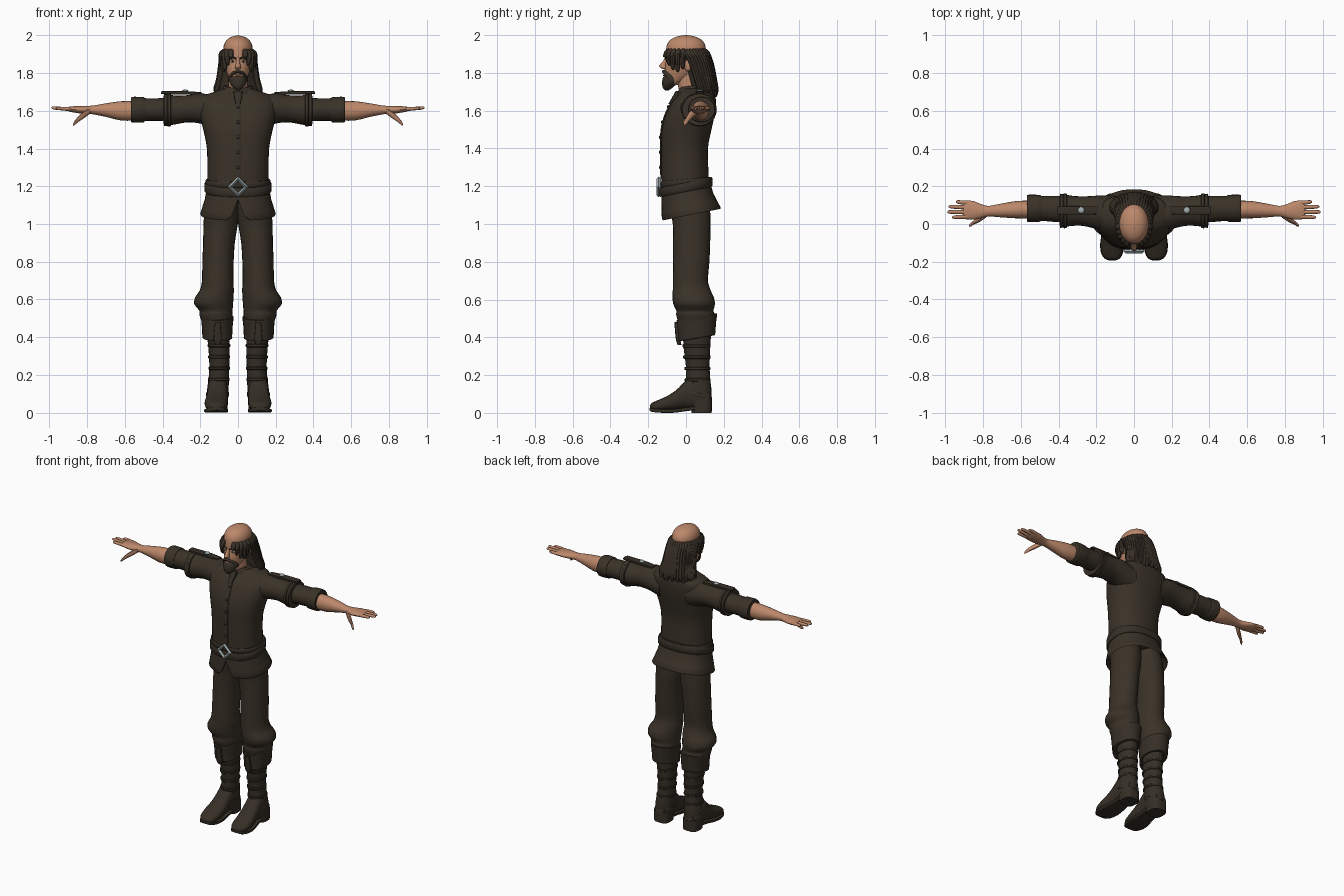
import bpy, bmesh, math, random
from mathutils import Matrix

random.seed(3)


def material(name, rgb):
    m = bpy.data.materials.new(name)
    m.diffuse_color = (*rgb, 1)
    return m


CLOTH = material("dark brown cloth", (0.042, 0.032, 0.021))
LEATHER = material("dark leather", (0.036, 0.028, 0.019))
HAIR = material("dark hair", (0.042, 0.031, 0.021))
SKIN = material("skin", (0.50, 0.245, 0.145))
SILVER = material("silver", (0.36, 0.42, 0.43))
EYE = material("eye white", (0.55, 0.5, 0.45))


def smooth_rings(rings, steps):
    """Spline through the rings so few points give a soft shape."""
    out = []
    for i in range(len(rings) - 1):
        a, b = rings[i], rings[i + 1]
        before, after = rings[max(i - 1, 0)], rings[min(i + 2, len(rings) - 1)]
        for k in range(steps):
            t = k / steps
            h = (2*t**3 - 3*t**2 + 1, -2*t**3 + 3*t**2, t**3 - 2*t**2 + t, t**3 - t**2)
            out.append([h[0]*p + h[1]*q + h[2]*0.4*(q - o) + h[3]*0.4*(r - p)
                        for o, p, q, r in zip(before, a, b, after)])
    return out + [list(rings[-1])]


def loft(rings, axis="z", n=24, power=2.0, steps=3, tilt=0.0, bm=None):
    """Ring: position on axis, two centre coordinates, two radii."""
    bm = bm or bmesh.new()
    loops = []
    for pos, c1, c2, r1, r2 in smooth_rings(rings, steps):
        loop = []
        for i in range(n):
            a = math.tau * i / n
            c, s = math.cos(a), math.sin(a)
            u = c1 + r1 * math.copysign(abs(c) ** (2 / power), c)
            v = c2 + r2 * math.copysign(abs(s) ** (2 / power), s)
            co = {"z": (u, v, pos + tilt * v), "x": (pos, u, v), "y": (u, pos, v)}[axis]
            loop.append(bm.verts.new(co))
        loops.append(loop)
    for lo, hi in zip(loops, loops[1:]):
        for i in range(n):
            j = (i + 1) % n
            bm.faces.new((lo[i], lo[j], hi[j], hi[i]))
    bm.faces.new(loops[0])
    bm.faces.new(loops[-1])
    return bm


def ball(centre, size, bm=None):
    bm = bm or bmesh.new()
    mat = Matrix.Translation(centre) @ Matrix.Diagonal((*size, 1))
    bmesh.ops.create_uvsphere(bm, u_segments=14, v_segments=8, radius=1, matrix=mat)
    return bm


def finish(name, bm, mat, mirror=False):
    bmesh.ops.recalc_face_normals(bm, faces=bm.faces[:])
    for f in bm.faces:
        f.smooth = True
    for e in bm.edges:
        e.smooth = e.calc_face_angle(0) < 0.75
    me = bpy.data.meshes.new(name)
    bm.to_mesh(me)
    bm.free()
    me.materials.append(mat)
    ob = bpy.data.objects.new(name, me)
    bpy.context.collection.objects.link(ob)
    if mirror:
        ob.modifiers.new("mirror", "MIRROR").use_mirror_merge = False
    return ob


# Jacket body
finish("jacket_body", loft([
    (1.14, 0, 0.0, .165, .125), (1.25, 0, -.005, .162, .125), (1.40, 0, -.008, .165, .124),
    (1.50, 0, .003, .184, .132), (1.58, 0, .022, .203, .13), (1.64, 0, .04, .205, .118),
    (1.68, 0, .055, .18, .1), (1.70, 0, .055, .13, .085), (1.718, 0, .04, .075, .07)],
    n=36, power=2.3), CLOTH)

# Flared jacket skirt with a split at the front
skirt = loft([(1.20, 0, 0, .165, .127), (1.13, 0, .008, .176, .138), (1.05, 0, .027, .20, .157),
              (1.052, 0, .027, .19, .147), (1.12, 0, .01, .16, .12)],
             n=48, power=2.3, steps=2, tilt=.2)
for v in skirt.verts:
    if v.co.y < -.05 and abs(v.co.x) < .035:
        v.co.z = max(v.co.z, 1.13 - 2.6 * abs(v.co.x))
finish("jacket_skirt", skirt, CLOTH)

# Belts, buckle and hanging strap
for name, z, h, tilt, grow in (("belt", 1.195, .024, .2, .010), ("upper_belt", 1.222, .015, .1, .005)):
    finish(name, loft([(z - h, 0, 0, .163 + grow, .127 + grow), (z - h + .006, 0, 0, .168 + grow, .131 + grow),
                       (z + h - .006, 0, 0, .168 + grow, .131 + grow), (z + h, 0, 0, .163 + grow, .127 + grow)],
                      n=40, power=2.3, steps=1, tilt=tilt), LEATHER)
bpy.ops.mesh.primitive_torus_add(major_segments=4, minor_segments=4, major_radius=.043,
                                 minor_radius=.012, location=(0, -.145, 1.197),
                                 rotation=(math.pi / 2, 0, 0))
bpy.context.object.name = "belt_buckle"
bpy.context.object.data.materials.append(SILVER)

# Front placket with buttons, and a throat tab
finish("placket", loft([(1.24, .0, -.126, .016, .010), (1.40, 0, -.128, .016, .010),
                        (1.50, 0, -.125, .016, .010), (1.58, 0, -.104, .016, .010),
                        (1.64, 0, -.074, .016, .010)], n=12, power=5), CLOTH)
buttons = bmesh.new()
for z, y in ((1.30, -.137), (1.38, -.138), (1.46, -.138), (1.54, -.127), (1.62, -.095)):
    ball((0, y, z), (.009, .006, .009), buttons)
finish("jacket_buttons", buttons, LEATHER)
finish("collar", loft([(1.69, 0, .035, .085, .08), (1.715, 0, .035, .08, .075),
                       (1.728, 0, .035, .072, .068)], steps=2, tilt=.15), CLOTH)
finish("throat_tab", loft([(1.635, 0, -.082, .012, .012), (1.67, 0, -.058, .02, .016),
                           (1.705, 0, -.04, .024, .014)], n=12, power=4), LEATHER)

# Sleeves, mirrored
finish("upper_sleeve", loft([
    (.10, .05, 1.59, .10, .09), (.20, .062, 1.613, .088, .08), (.27, .068, 1.611, .078, .072),
    (.33, .07, 1.605, .08, .076), (.375, .07, 1.605, .088, .084), (.392, .07, 1.605, .09, .085),
    (.394, .072, 1.605, .07, .065)], "x"), CLOTH, True)
finish("shoulder_band", loft([(.355, .07, 1.605, .086, .082), (.358, .07, 1.605, .092, .087),
                              (.372, .07, 1.605, .093, .089), (.376, .07, 1.605, .088, .084)],
                             "x", steps=1), CLOTH, True)
finish("lower_sleeve", loft([
    (.36, .078, 1.607, .068, .064), (.42, .08, 1.607, .069, .06), (.49, .083, 1.607, .066, .06),
    (.50, .083, 1.606, .071, .067), (.55, .083, 1.606, .073, .069), (.567, .083, 1.606, .069, .065),
    (.567, .08, 1.606, .05, .05)], "x"), CLOTH, True)

# Shoulder straps with buttons
finish("shoulder_strap", loft([(.19, .072, 1.69, .02, .008), (.26, .072, 1.695, .022, .009),
                               (.40, .072, 1.697, .022, .008), (.405, .072, 1.695, .016, .005)],
                              "x", n=16, power=5, steps=2), LEATHER, True)
finish("strap_button", ball((.28, .073, 1.706), (.017, .017, .007)), SILVER, True)

# Bare forearms, hands, fingers and thumbs
arm = loft([
    (.53, .077, 1.60, .047, .052), (.62, .076, 1.60, .046, .051), (.70, .072, 1.604, .037, .036),
    (.77, .068, 1.605, .028, .023), (.81, .068, 1.605, .037, .022), (.85, .072, 1.607, .049, .019),
    (.89, .075, 1.609, .05, .014), (.905, .075, 1.61, .045, .009)], "x", n=20)
for y0, y1, tip, z1 in ((.112, .117, .945, 1.611), (.088, .092, .983, 1.614),
                        (.063, .064, .990, 1.616), (.039, .036, .965, 1.613)):
    loft([(.875, y0, 1.608, .012, .011), ((.88 + tip) / 2, (y0 + y1) / 2, 1.612, .011, .01),
          (tip - .01, y1, z1, .009, .008), (tip, y1, z1, .003, .003)], "x", n=10, bm=arm)
loft([(.785, .052, 1.60, .018, .016), (.82, .026, 1.577, .016, .019), (.85, .008, 1.553, .011, .015),
      (.866, -.004, 1.536, .010, .012), (.875, -.009, 1.526, .003, .004)], "x", n=10, bm=arm)
finish("forearm_and_hand", arm, SKIN, True)

# Trouser legs gathered below the knee
finish("trouser_leg", loft([
    (1.15, .08, .015, .075, .10), (1.08, .086, .022, .09, .105), (1.0, .092, .03, .091, .10),
    (.90, .101, .03, .084, .098), (.80, .106, .028, .083, .096), (.70, .108, .023, .083, .093),
    (.65, .112, .03, .09, .10), (.61, .126, .038, .102, .110), (.575, .129, .043, .103, .110),
    (.54, .117, .047, .088, .098), (.52, .117, .05, .088, .102), (.48, .112, .052, .08, .094)]), CLOTH, True)

# Boots: folded cuff, shaft, foot, sole, heel and straps
finish("boot_cuff", loft([(.498, .11, .055, .072, .09), (.497, .11, .057, .086, .107),
                          (.45, .11, .057, .082, .102), (.395, .11, .057, .079, .098),
                          (.385, .108, .057, .077, .095), (.388, .106, .057, .06, .075)],
                         steps=2, tilt=.17), LEATHER, True)
finish("cuff_tab", loft([(.36, .108, -.034, .012, .010), (.39, .108, -.042, .022, .012),
                         (.48, .108, -.052, .014, .010)], n=12, power=4), LEATHER, True)
finish("boot_shaft", loft([
    (.44, .105, .058, .063, .076), (.34, .101, .058, .056, .07), (.25, .099, .062, .053, .063),
    (.18, .102, .064, .054, .064), (.12, .107, .07, .057, .065), (.05, .109, .078, .056, .057)]), LEATHER, True)
finish("boot_foot", loft([
    (.128, .109, .07, .04, .045), (.09, .109, .075, .055, .06), (.03, .109, .105, .055, .085),
    (-.01, .110, .092, .054, .070), (-.05, .112, .069, .057, .053), (-.10, .116, .05, .061, .039),
    (-.15, .117, .038, .056, .029), (-.18, .116, .032, .040, .021), (-.191, .115, .03, .018, .010)],
    "y", power=2.4), LEATHER, True)
finish("boot_sole", loft([
    (.06, .109, .026, .050, .010), (.0, .110, .020, .051, .011), (-.06, .113, .011, .060, .010),
    (-.11, .116, .010, .064, .010), (-.155, .117, .012, .058, .010), (-.182, .116, .016, .042, .010),
    (-.193, .115, .02, .018, .007)], "y", n=16, power=6, steps=2), LEATHER, True)
finish("boot_heel", loft([(0, .109, .083, .053, .053), (.05, .109, .083, .055, .055),
                          (.075, .109, .08, .054, .056)], power=3, steps=1), LEATHER, True)
straps = bmesh.new()
for z, cx, cy, rx, ry in ((.355, .101, .056, .06, .075), (.295, .100, .058, .058, .073),
                          (.235, .0995, .06, .057, .069), (.175, .102, .062, .058, .069)):
    loft([(z - .009, cx, cy, rx - .004, ry - .004), (z - .005, cx, cy, rx, ry),
          (z + .005, cx, cy, rx, ry), (z + .009, cx, cy, rx - .004, ry - .004)], steps=1, bm=straps)
finish("boot_straps", straps, LEATHER, True)
finish("boot_ankle_band", loft([(.10, .109, .06, .058, .075), (.105, .109, .06, .061, .079),
                                (.118, .108, .06, .061, .077), (.122, .108, .06, .057, .073)],
                               steps=1, tilt=-.25), LEATHER, True)

# Neck, head, nose and ears
finish("neck", loft([(1.66, 0, .04, .06, .06), (1.72, 0, .015, .05, .055),
                     (1.80, 0, .005, .05, .06)]), SKIN)
finish("head", loft([
    (1.735, 0, -.07, .022, .028), (1.755, 0, -.06, .04, .05), (1.79, 0, -.035, .056, .078),
    (1.83, 0, -.020, .068, .092), (1.87, 0, -.008, .074, .098), (1.91, 0, -.001, .079, .105),
    (1.95, 0, 0, .075, .101), (1.978, 0, 0, .058, .079), (1.993, 0, 0, .034, .046),
    (2.0, 0, 0, .006, .008)], n=28), SKIN)
finish("nose", loft([(1.885, 0, -.098, .008, .010), (1.86, 0, -.110, .010, .014),
                     (1.838, 0, -.122, .014, .021), (1.826, 0, -.114, .016, .021),
                     (1.820, 0, -.108, .008, .012)], n=14), SKIN)
finish("ear", ball((.074, .01, 1.84), (.012, .02, .032)), SKIN, True)
finish("lower_lip", ball((0, -.115, 1.788), (.018, .008, .005)), SKIN)

# Eyes and brows
finish("eye", ball((.029, -.096, 1.863), (.013, .009, .007)), EYE, True)
finish("pupil", ball((.029, -.103, 1.863), (.005, .003, .006)), HAIR, True)
finish("eyebrow", loft([(.010, -.109, 1.877, .006, .005), (.03, -.103, 1.884, .007, .006),
                        (.052, -.082, 1.880, .005, .003)], "x", n=10), HAIR, True)

# Moustache and beard
finish("moustache", loft([(0, -.116, 1.808, .012, .008), (.02, -.111, 1.803, .013, .009),
                          (.035, -.098, 1.792, .012, .011), (.046, -.082, 1.772, .012, .016),
                          (.052, -.07, 1.765, .006, .010)], "x", n=12), HAIR, True)
finish("beard", loft([(1.708, 0, -.10, .008, .010), (1.722, 0, -.097, .025, .026),
                      (1.742, 0, -.088, .040, .039), (1.765, 0, -.079, .047, .046),
                      (1.780, 0, -.074, .046, .046), (1.783, 0, -.07, .036, .04)]), HAIR)

# Long hair: a back mass, overlapping locks and shorter front locks
hair = loft([(1.925, 0, .012, .074, .092), (1.90, 0, .025, .085, .092), (1.86, 0, .047, .088, .08),
             (1.80, 0, .072, .094, .07), (1.73, 0, .09, .108, .066), (1.69, 0, .097, .112, .058)])
for k in range(22):
    a = math.radians(-12 + 204 * k / 21)
    c, s = math.cos(a), math.sin(a)
    low = 1.685 + random.uniform(-.01, .02) - .01 * s
    loft([(1.93, .068 * c, .008 + .09 * s, .006, .006), (1.91, .084 * c, .018 + .094 * s, .014, .014),
          (1.85, .09 * c, .048 + .086 * s, .015, .014), (1.77, .10 * c, .072 + .078 * s, .016, .014),
          (low + .025, .117 * c, .088 + .072 * s, .014, .012), (low, .121 * c, .09 + .07 * s, .004, .004)],
         n=8, steps=2, bm=hair)
for side in (-1, 1):
    for deg, low in ((-64, 1.872), (-50, 1.84), (-36, 1.815), (-22, 1.805), (-8, 1.82)):
        c, s = side * math.cos(math.radians(deg)), math.sin(math.radians(deg))
        loft([(1.932, .068 * c, .092 * s, .006, .006), (1.915, .084 * c, .112 * s, .014, .014),
              (1.885, .09 * c, .12 * s, .015, .014), (low + .015, .086 * c, .118 * s, .011, .011),
              (low, .08 * c, .116 * s, .003, .003)], n=8, steps=2, bm=hair)
finish("long_hair", hair, HAIR)
